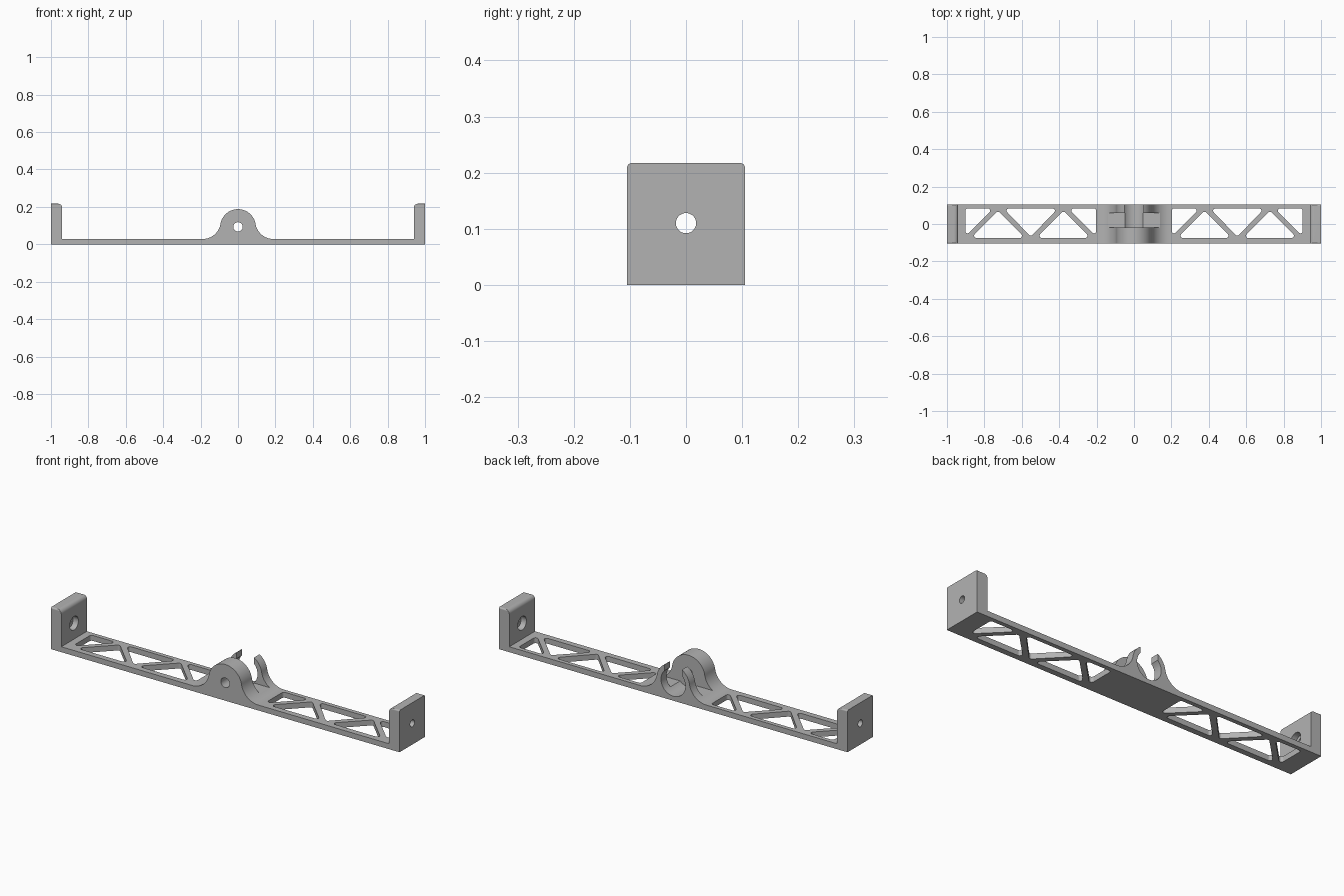
import bpy
import bmesh
from math import cos, sin, pi, atan2, hypot, tan
from mathutils import Vector

if "Cube" in bpy.data.objects:
    bpy.data.objects.remove(bpy.data.objects["Cube"], do_unlink=True)

# Main dimensions
HALF_DEPTH = 0.105
BEAM_TOP = 0.028
PLATE_TOP = 0.217
PLATE_IN = 0.94
HUB_Z, HUB_R = 0.093, 0.095
FILLET_X, FILLET_R = 0.19, 0.098

grey = bpy.data.materials.new("plain grey")
grey.use_nodes = True
tone = (0.45, 0.45, 0.45, 1)
grey.diffuse_color = tone
grey.node_tree.nodes["Principled BSDF"].inputs["Base Color"].default_value = tone


def arc(cx, cy, r, start, end, steps=20):
    """Points along a circular arc."""
    return [(cx + r * cos(start + (end - start) * i / steps),
             cy + r * sin(start + (end - start) * i / steps)) for i in range(steps + 1)]


def circle(cx, cy, r, steps=48):
    return arc(cx, cy, r, 0, 2 * pi, steps)[:-1]


def rounded(points, radius, steps=8):
    """Polygon with every corner rounded to the same radius."""
    result = []
    for i, p in enumerate(points):
        corner = Vector(p)
        a = (Vector(points[i - 1]) - corner).normalized()
        b = (Vector(points[(i + 1) % len(points)]) - corner).normalized()
        half = a.angle(b) / 2
        centre = corner + (a + b).normalized() * radius / sin(half)
        start = corner + a * radius / tan(half) - centre
        end = corner + b * radius / tan(half) - centre
        t0 = atan2(start.y, start.x)
        sweep = (atan2(end.y, end.x) - t0 + pi) % (2 * pi) - pi
        result += arc(centre.x, centre.y, radius, t0, t0 + sweep, steps)
    return result


def rect(u0, v0, u1, v1):
    return [(u0, v0), (u1, v0), (u1, v1), (u0, v1)]


def prism(name, points, axis, low, high):
    """Extrude a flat outline along the x, y or z axis."""
    place = {"x": lambda u, v, w: (w, u, v),
             "y": lambda u, v, w: (u, w, v),
             "z": lambda u, v, w: (u, v, w)}[axis]
    bm = bmesh.new()
    face = bm.faces.new([bm.verts.new(place(u, v, low)) for u, v in points])
    moved = bmesh.ops.extrude_face_region(bm, geom=[face])["geom"]
    bmesh.ops.translate(bm, vec=place(0, 0, high - low),
                        verts=[g for g in moved if isinstance(g, bmesh.types.BMVert)])
    bmesh.ops.recalc_face_normals(bm, faces=bm.faces)
    mesh = bpy.data.meshes.new(name)
    bm.to_mesh(mesh)
    bm.free()
    mesh.materials.append(grey)
    obj = bpy.data.objects.new(name, mesh)
    bpy.context.collection.objects.link(obj)
    return obj


cutters = []


def cut(name, points, axis, low, high, operation="DIFFERENCE"):
    """Cut a prism out of the bracket, or keep only what lies inside it."""
    tool = prism(name, points, axis, low, high)
    tool.hide_render = True
    cutters.append(tool)
    mod = bracket.modifiers.new(name, "BOOLEAN")
    mod.object = tool
    mod.operation = operation
    mod.solver = "EXACT"


# Side outline: end plate, arm, flared hub, mirrored to the other side
corner_r = 0.022
fillet_z = BEAM_TOP + FILLET_R
flare = atan2(HUB_Z - fillet_z, -FILLET_X) % (2 * pi)
half = [(1, 0), (1, PLATE_TOP)]
half += arc(PLATE_IN + corner_r, PLATE_TOP - corner_r, corner_r, pi / 2, pi, 10)
half += [(PLATE_IN, BEAM_TOP)]
half += arc(FILLET_X, fillet_z, FILLET_R, 1.5 * pi, flare)
half += arc(0, HUB_Z, HUB_R, flare - pi, pi / 2)[1:]
outline = half + [(-x, z) for x, z in reversed(half[:-1])]
bracket = prism("clip_bracket", outline, "y", -HALF_DEPTH, HALF_DEPTH)

# Softened upper corners of the end plates
c = 0.008
envelope = [(-HALF_DEPTH, -0.1), (HALF_DEPTH, -0.1)]
envelope += arc(HALF_DEPTH - c, PLATE_TOP - c, c, 0, pi / 2, 6)
envelope += arc(c - HALF_DEPTH, PLATE_TOP - c, c, pi / 2, pi, 6)
cut("end_envelope", envelope, "x", -1.1, 1.1, "INTERSECT")

# Truss windows in both arms
top, low = 0.083, -0.075
windows = [[(-0.145, top), (0.145, top), (0, -0.068)]]
for s in (-1, 1):
    windows.append([(s * 0.03, low), (s * 0.32, low), (s * 0.175, 0.07)])
    windows.append([(s * 0.2, top), (s * 0.35, top), (s * 0.35, -0.067)])
for side in (-1, 1):
    for w in windows:
        shape = [(x + side * 0.552, y) for x, y in rounded(w, 0.012)]
        cut("truss_window", shape, "z", -0.05, 0.1)

# Screw holes through the end plates, with a wider bore on the inner side
for side in (-1, 1):
    for name, r, a, b in (("screw_hole", 0.018, 0.9, 1.1), ("screw_bore", 0.035, 0.9, 0.97)):
        x0, x1 = sorted((side * a, side * b))
        cut(name, circle(0, 0.11, r), "x", x0, x1)

# Hub: slot behind the front wall, round seat, open clip top, pin hole
cut("hub_slot", rect(-0.3, 0.0417, 0.3, 0.3), "y", -0.02, 0.06)
cut("clip_seat", circle(0, HUB_Z, 0.07, 64), "y", -0.02, 0.2)
cut("clip_opening", rect(-0.05, HUB_Z, 0.05, 0.3), "y", 0.03, 0.2)
cut("pin_hole", circle(0, HUB_Z, 0.025), "y", -0.2, 0.0)

# Bake the cuts and drop the cutters
bpy.context.view_layer.update()
graph = bpy.context.evaluated_depsgraph_get()
solid = bpy.data.meshes.new_from_object(bracket.evaluated_get(graph))
bracket.modifiers.clear()
bracket.data = solid
for tool in cutters:
    bpy.data.objects.remove(tool, do_unlink=True)

# Smooth curves, sharp edges
bpy.ops.object.select_all(action="DESELECT")
bracket.select_set(True)
bpy.context.view_layer.objects.active = bracket
bpy.ops.object.shade_smooth_by_angle(angle=0.5)
weighted = bracket.modifiers.new("weighted_normals", "WEIGHTED_NORMAL")
weighted.keep_sharp = True
